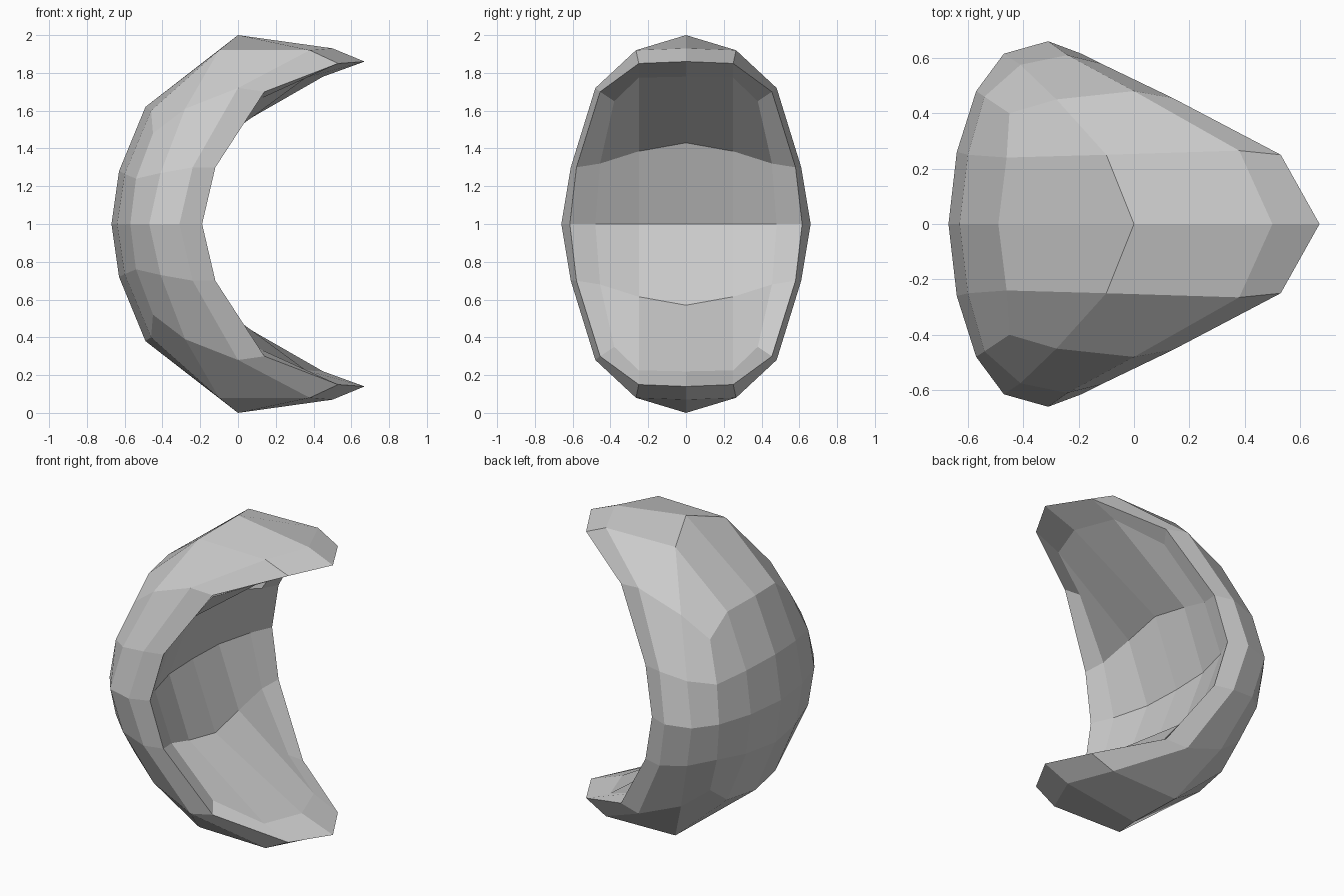
import bpy, bmesh

if "Cube" in bpy.data.objects:
    bpy.data.objects.remove(bpy.data.objects["Cube"])

# One quarter of the shell (y >= 0, z above the middle), as (x, y, z) from its centre.
# Patches: rows go up, columns go outwards.
OUTER = [
    [(-.67, 0, 0), (-.64, .26, 0), (-.57, .48, 0)],
    [(-.63, 0, .28), (-.60, .25, .265), (-.54, .46, .24)],
    [(-.49, 0, .62), (-.46, .24, .60), (-.45, .40, .48)],
]
INNER = [
    [(-.32, 0, 0), (-.31, .25, 0), (-.25, .48, 0)],
    [(-.16, 0, .43), (-.17, .25, .385), (-.15, .455, .32)],
    [(.45, 0, .78), (.36, .25, .775), (.09, .38, .65)],
]
# Rings run from the top centre to the side centre.
SHOULDER = [(0, 0, 1), (-.10, .25, .92), (-.28, .45, .61), (-.41, .575, .27), (-.47, .615, 0)]
OUTER_RIM = [(.50, 0, .93), (.38, .265, .92), (0, .48, .72), (-.24, .61, .30), (-.31, .66, 0)]
INNER_RIM = [(.67, 0, .86), (.53, .25, .85), (.14, .455, .70), (-.12, .58, .30), (-.19, .615, 0)]


def border(patch):
    return patch[2] + [patch[1][2], patch[0][2]]


def add_strip(bm, a, b):
    va, vb = [bm.verts.new(p) for p in a], [bm.verts.new(p) for p in b]
    for i in range(len(a) - 1):
        bm.faces.new((va[i], va[i + 1], vb[i + 1], vb[i]))


bm = bmesh.new()
# Back of the shell and its hollow
for patch in (OUTER, INNER):
    add_strip(bm, patch[0], patch[1])
    add_strip(bm, patch[1], patch[2])
# Sides, rim and lip
rings = [border(OUTER), SHOULDER, OUTER_RIM, INNER_RIM, border(INNER)]
for a, b in zip(rings, rings[1:]):
    add_strip(bm, a, b)

# Mirror the quarter sideways and downwards
for axis in (1, 2):
    dup = bmesh.ops.duplicate(bm, geom=bm.verts[:] + bm.edges[:] + bm.faces[:])["geom"]
    for v in dup:
        if isinstance(v, bmesh.types.BMVert):
            v.co[axis] *= -1
bmesh.ops.remove_doubles(bm, verts=bm.verts[:], dist=.001)
bmesh.ops.recalc_face_normals(bm, faces=bm.faces[:])

mesh = bpy.data.meshes.new("crescent_shell")
bm.to_mesh(mesh)
bm.free()
shell = bpy.data.objects.new("crescent_shell", mesh)
shell.location.z = 1
bpy.context.collection.objects.link(shell)
